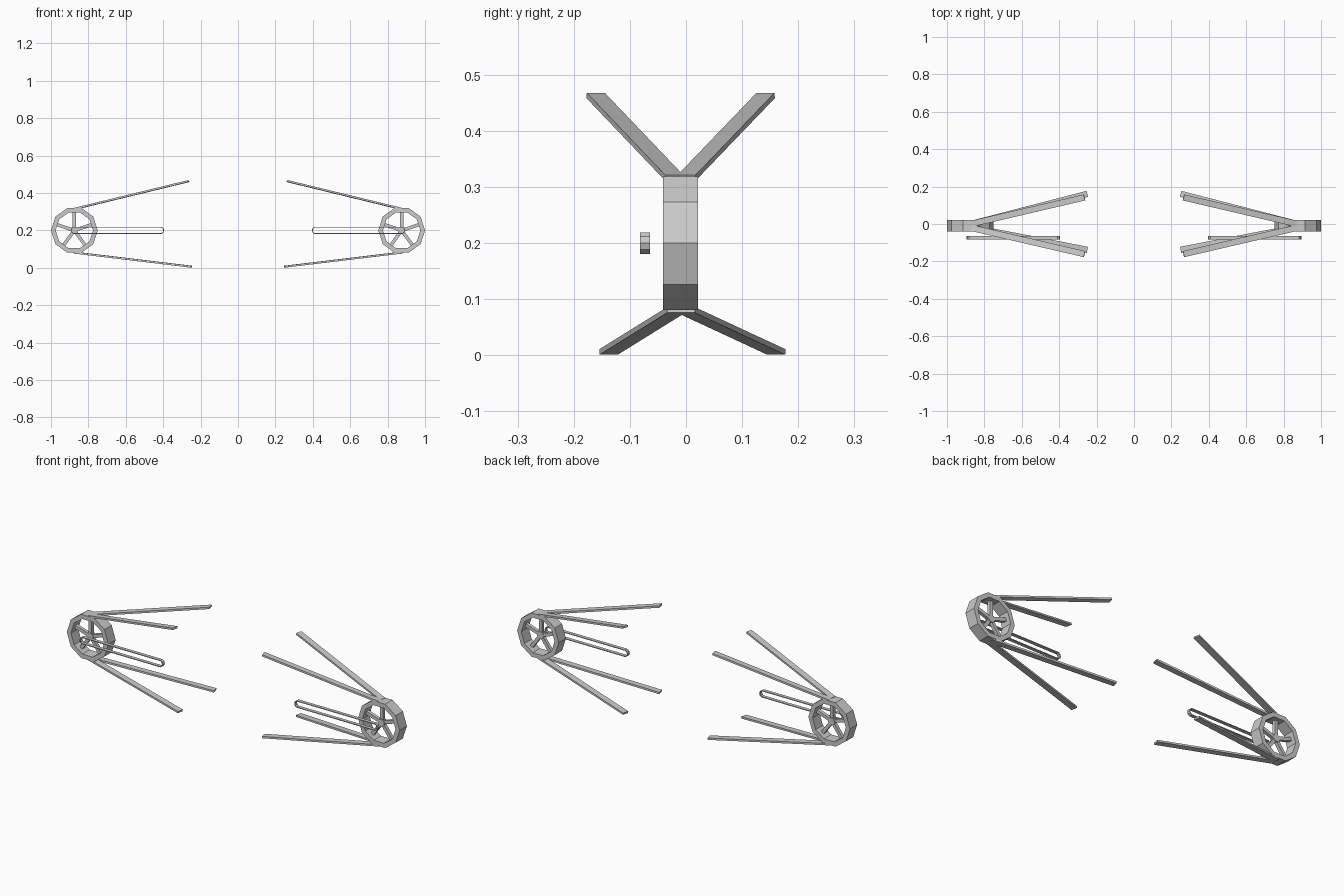
import bpy, bmesh, math
from mathutils import Vector, Matrix

if "Cube" in bpy.data.objects:
    bpy.data.objects.remove(bpy.data.objects["Cube"], do_unlink=True)

grey = bpy.data.materials.new("plain_grey")
grey.use_nodes = True
grey.diffuse_color = (0.6, 0.6, 0.6, 1)
grey.node_tree.nodes["Principled BSDF"].inputs["Base Color"].default_value = (0.6, 0.6, 0.6, 1)

SIDES = 10
WHEEL = Vector((0.875, -0.01, 0.2))


def finish(name, bm):
    bmesh.ops.recalc_face_normals(bm, faces=bm.faces[:])
    mesh = bpy.data.meshes.new(name)
    bm.to_mesh(mesh)
    bm.free()
    mesh.materials.append(grey)
    obj = bpy.data.objects.new(name, mesh)
    bpy.context.collection.objects.link(obj)


def ring(name, center, outer, inner, depth, stretch=0.0):
    """Ten-sided ring facing y; one half can be pulled along x."""
    bm = bmesh.new()
    loops = []
    for r, y in ((outer, -depth / 2), (outer, depth / 2), (inner, depth / 2), (inner, -depth / 2)):
        loop = []
        for i in range(SIDES):
            a = math.tau * i / SIDES
            x = r * math.cos(a)
            if x * stretch > 0:
                x += stretch
            loop.append(bm.verts.new(center + Vector((x, y, r * math.sin(a)))))
        loops.append(loop)
    for k in range(4):
        a, b = loops[k], loops[(k + 1) % 4]
        for i in range(SIDES):
            j = (i + 1) % SIDES
            bm.faces.new((a[i], a[j], b[j], b[i]))
    finish(name, bm)


def bar(name, start, end, width, thick):
    """Straight box beam between two points, its width kept level."""
    d = end - start
    bm = bmesh.new()
    bmesh.ops.create_cube(bm, size=1)
    turn = d.to_track_quat('X', 'Z').to_matrix().to_4x4()
    size = Matrix.Diagonal((d.length, width, thick, 1))
    bm.transform(Matrix.Translation((start + end) / 2) @ turn @ size)
    finish(name, bm)


# Arms of the +x side: start on the wheel, free end
ARMS = {
    "upper_front_arm": ((0.845, -0.0265, 0.322), (0.265, -0.161, 0.463)),
    "upper_back_arm": ((0.845, 0.0065, 0.322), (0.265, 0.142, 0.463)),
    "lower_front_arm": ((0.85, -0.022, 0.078), (0.25, -0.138, 0.006)),
    "lower_back_arm": ((0.85, 0.006, 0.078), (0.25, 0.161, 0.006)),
}

for side, s in (("left", 1), ("right", -1)):
    flip = Vector((s, 1, 1))
    c = WHEEL * flip

    # Wheel rim
    ring(side + "_wheel_rim", c, 0.125, 0.1, 0.062)

    # Spokes
    for i in range(5):
        a = math.pi / 2 + math.tau * i / 5
        d = Vector((math.cos(a), 0, math.sin(a)))
        bar(f"{side}_spoke_{i + 1}", c, c + d * 0.098, 0.018, 0.018)

    # Hub
    bm = bmesh.new()
    bmesh.ops.create_cone(bm, cap_ends=True, segments=SIDES, radius1=0.02, radius2=0.02, depth=0.024)
    bm.transform(Matrix.Translation(c) @ Matrix.Rotation(math.pi / 2, 4, 'X'))
    finish(side + "_hub", bm)

    # Long slotted link in front of the hub
    ring(side + "_link", c + Vector((0, -0.063, 0)), 0.02, 0.0155, 0.018, -0.46 * s)

    # Arms, with the root sunk into the rim
    for name, (p, q) in ARMS.items():
        p, q = Vector(p) * flip, Vector(q) * flip
        bar(f"{side}_{name}", p + (p - q).normalized() * 0.025, q, 0.033, 0.01)
